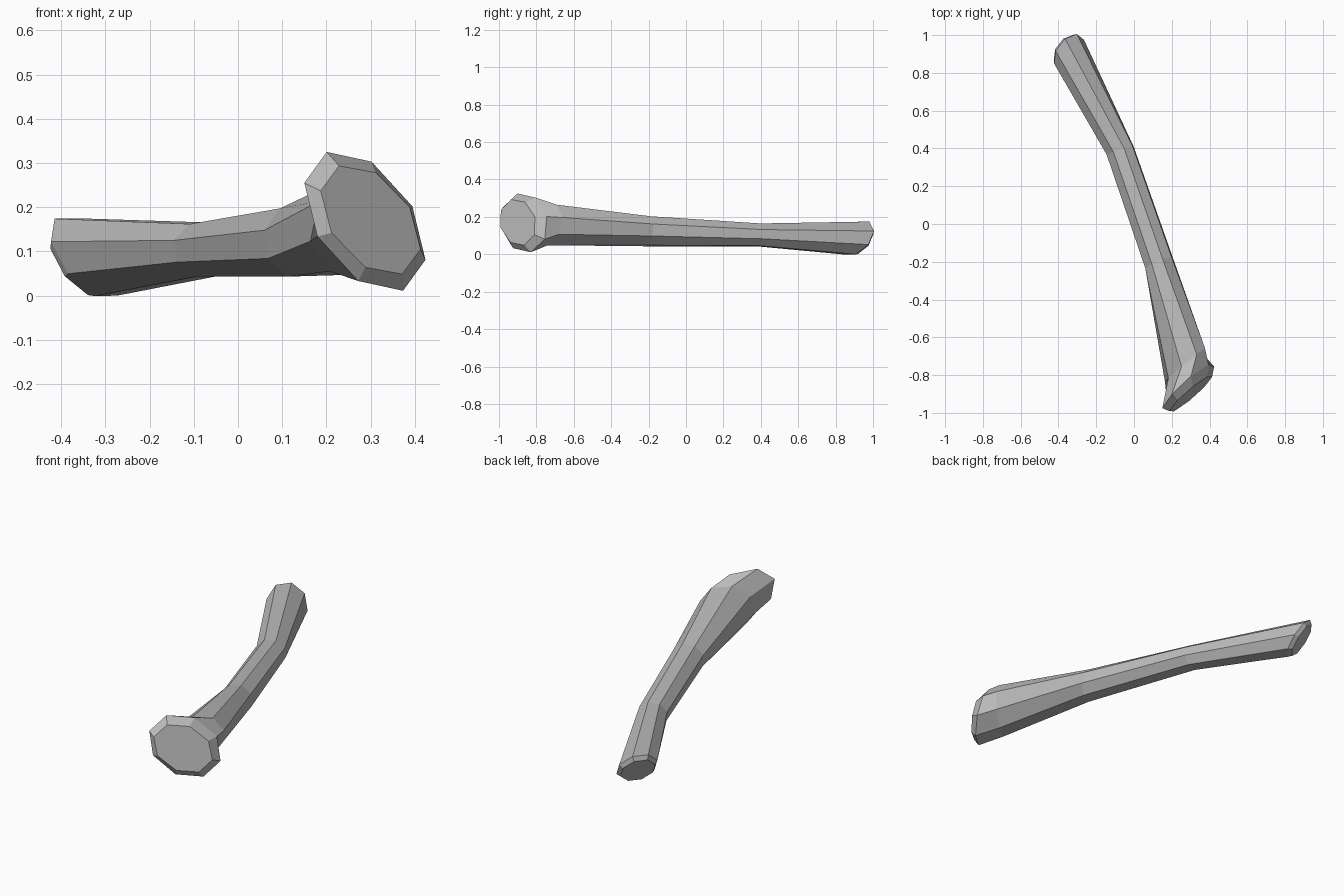
import bpy, bmesh, math
from mathutils import Vector

if "Cube" in bpy.data.objects:
    bpy.data.objects.remove(bpy.data.objects["Cube"])

# Octagonal rings along the shaft: centre, first half-axis, second half-axis
RINGS = [
    # flat front end, inset from the flange
    ((0.300, -0.900, 0.171), (-0.113, -0.090, 0.066), (0.012, 0.040, 0.107)),
    # flared flange
    ((0.287, -0.865, 0.168), (-0.137, -0.110, 0.087), (0.015, 0.060, 0.135)),
    # neck behind the flange
    ((0.270, -0.747, 0.160), (-0.088, -0.068, 0.053), (0.062, 0.057, 0.105)),
    # slim middle
    ((0.133, -0.207, 0.123), (-0.073, -0.028, 0.025), (0.019, 0.020, 0.080)),
    ((-0.073, 0.388, 0.104), (-0.072, -0.020, 0.021), (0.021, 0.012, 0.061)),
    # wider back end
    ((-0.344, 0.9125, 0.087), (-0.079, -0.063, 0.035), (-0.021, 0.068, 0.088)),
]

# small bevelled cap on the back end
c, u, w = (Vector(v) for v in RINGS[-1])
RINGS.append((c + u.cross(w).normalized() * 0.02, u * 0.85, w * 0.85))

SIDES = 8
bm = bmesh.new()
loops = []
for c, u, w in RINGS:
    c, u, w = Vector(c), Vector(u), Vector(w)
    angles = [2 * math.pi * i / SIDES for i in range(SIDES)]
    loops.append([bm.verts.new(c + u * math.cos(a) + w * math.sin(a)) for a in angles])

# skin the rings and close both ends
for a, b in zip(loops, loops[1:]):
    for i in range(SIDES):
        j = (i + 1) % SIDES
        bm.faces.new((a[i], a[j], b[j], b[i]))
bm.faces.new(loops[0])
bm.faces.new(loops[-1])
bmesh.ops.recalc_face_normals(bm, faces=bm.faces)

mesh = bpy.data.meshes.new("flared_shaft")
bm.to_mesh(mesh)
bm.free()

grey = bpy.data.materials.new("mid grey")
grey.diffuse_color = (0.5, 0.5, 0.5, 1)
grey.use_nodes = True
grey.node_tree.nodes["Principled BSDF"].inputs["Base Color"].default_value = grey.diffuse_color
mesh.materials.append(grey)
bpy.context.collection.objects.link(bpy.data.objects.new("flared_shaft", mesh))
